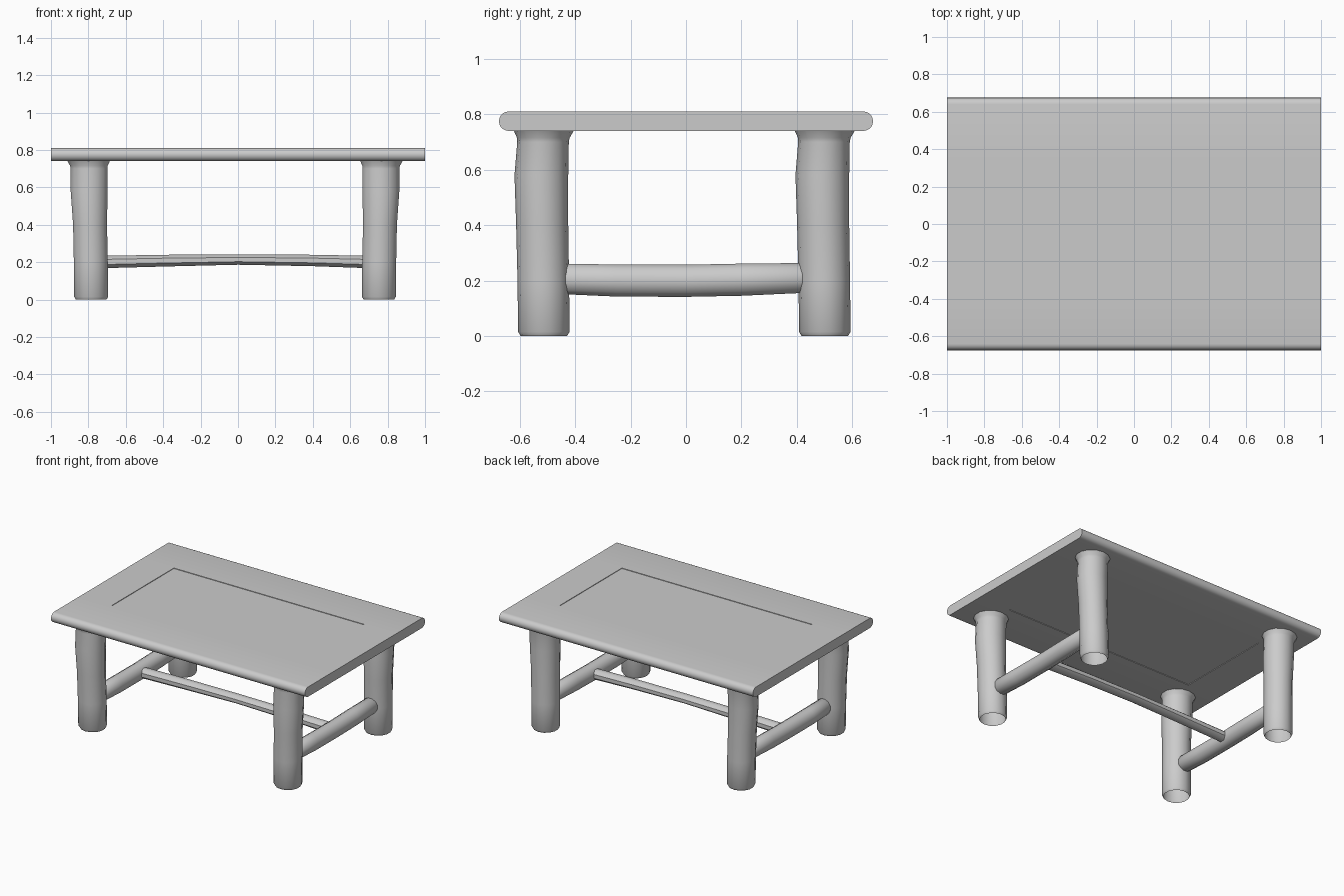
import bpy, bmesh, math
from mathutils import Vector

if "Cube" in bpy.data.objects:
    bpy.data.objects.remove(bpy.data.objects["Cube"])


def finish(bm, name, angle):
    """Turn a bmesh into a named, smooth-by-angle object."""
    bmesh.ops.recalc_face_normals(bm, faces=bm.faces)
    mesh = bpy.data.meshes.new(name)
    bm.to_mesh(mesh)
    bm.free()
    obj = bpy.data.objects.new(name, mesh)
    bpy.context.collection.objects.link(obj)
    bpy.ops.object.select_all(action='DESELECT')
    obj.select_set(True)
    bpy.context.view_layer.objects.active = obj
    bpy.ops.object.shade_smooth_by_angle(angle=math.radians(angle))
    return obj


def loft(name, rings, cap_start, cap_end, angle=38):
    """Skin a list of equal-length point rings."""
    bm = bmesh.new()
    loops = [[bm.verts.new(p) for p in ring] for ring in rings]
    n = len(loops[0])
    for a, b in zip(loops, loops[1:]):
        for i in range(n):
            j = (i + 1) % n
            bm.faces.new((a[i], a[j], b[j], b[i]))
    if cap_start:
        bm.faces.new(loops[0])
    if cap_end:
        bm.faces.new(loops[-1])
    return finish(bm, name, angle)


def ring(center, u, v, ru, rv, sides):
    c, u, v = Vector(center), Vector(u), Vector(v)
    angles = [2 * math.pi * (i + 0.5) / sides for i in range(sides)]
    return [c + u * ru * math.cos(a) + v * rv * math.sin(a) for a in angles]


X, Y, Z = (1, 0, 0), (0, 1, 0), (0, 0, 1)

# Table top: rounded long edges, shallow recessed panel above and below
R, ZC, HALF = 0.035, 0.775, 0.675
PX, PY, DEPTH = 0.75, 0.35, 0.004
arc = [math.radians(90 - 180 * i / 10) for i in range(11)]
right = [(HALF - R + R * math.cos(a), ZC + R * math.sin(a)) for a in arc]
left = [(-y, z) for y, z in reversed(right)]
profile = ([(-PY, ZC + R), (PY, ZC + R)] + right +
           [(PY, ZC - R), (-PY, ZC - R)] + left)
bm = bmesh.new()
stations = [[bm.verts.new((x, y, z)) for y, z in profile] for x in (-1, -PX, PX, 1)]
n = len(profile)
for a, b in zip(stations, stations[1:]):
    for i in range(n):
        j = (i + 1) % n
        bm.faces.new((a[i], a[j], b[j], b[i]))
bm.faces.new(stations[0])
bm.faces.new(stations[-1])
bmesh.ops.recalc_face_normals(bm, faces=bm.faces)
panels = [f for f in bm.faces
          if abs(f.normal.z) > 0.9 and f.calc_center_median().xy.length < 0.01]
for f in bmesh.ops.extrude_discrete_faces(bm, faces=panels)['faces']:
    shift = -DEPTH if f.calc_center_median().z > ZC else DEPTH
    bmesh.ops.translate(bm, verts=f.verts, vec=(0, 0, shift))
finish(bm, "table_top", 30)

# Legs: hewn posts, open underneath, bulging outwards and flaring at the top
# z, outward shift, y shift, x radius, y radius
LEG = [(0.0, 0.0, 0.0, 0.084, 0.084),
       (0.015, 0.0, 0.0, 0.093, 0.093),
       (0.20, 0.002, -0.002, 0.093, 0.093),
       (0.40, 0.006, -0.006, 0.093, 0.094),
       (0.58, 0.011, -0.009, 0.101, 0.097),
       (0.70, 0.011, -0.003, 0.101, 0.093),
       (0.715, 0.012, -0.002, 0.103, 0.095),
       (0.742, 0.014, 0.0, 0.117, 0.109)]
for side, sx, cx in (("left", -1, -0.785), ("right", 1, 0.753)):
    for end, cy in (("front", -0.513), ("back", 0.501)):
        loft(f"{end}_{side}_leg",
             [ring((cx + sx * dx, cy + dy, z), X, Y, rx, ry, 14)
              for z, dx, dy, rx, ry in LEG], False, True)

    # Side rail joining front and back legs: y, centre z, x radius, z radius
    RAIL = [(-0.44, 0.203, 0.045, 0.048), (-0.425, 0.205, 0.055, 0.057),
            (-0.25, 0.200, 0.057, 0.060), (0.0, 0.199, 0.056, 0.060),
            (0.20, 0.203, 0.057, 0.060), (0.415, 0.209, 0.055, 0.056),
            (0.43, 0.208, 0.046, 0.048)]
    loft(f"{side}_side_rail",
         [ring((cx, y, z), X, Z, rx, rz, 12) for y, z, rx, rz in RAIL], True, True)

# Centre stretcher: slim, slightly arched bar between the side rails
loft("centre_stretcher",
     [ring((x, 0, z), Y, Z, 0.042, r, 8)
      for x, z, r in ((-0.76, 0.200, 0.036), (-0.40, 0.208, 0.034), (0.0, 0.214, 0.030),
                      (0.40, 0.209, 0.033), (0.73, 0.200, 0.036))], True, True, 50)
